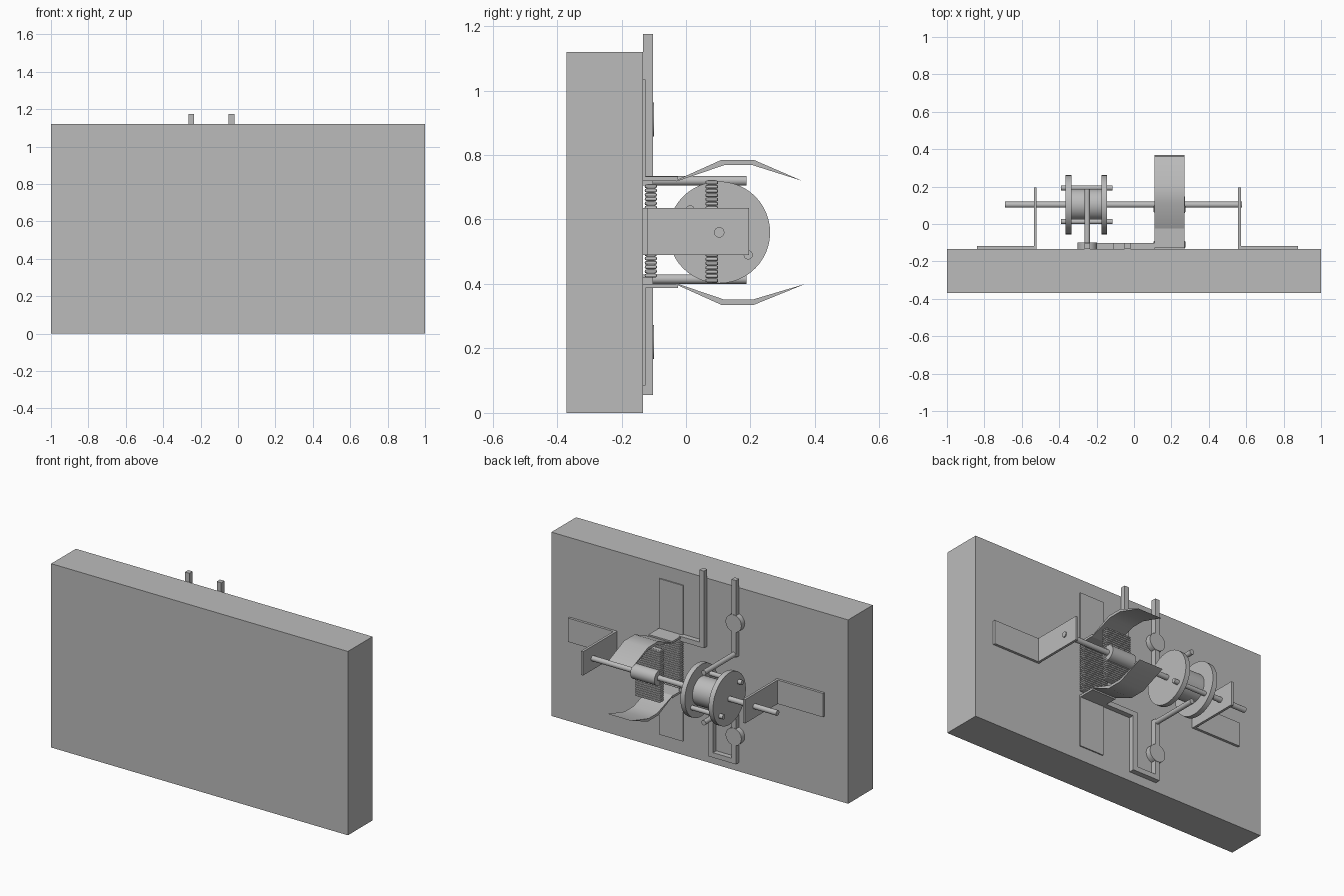
import bpy, bmesh, math
from mathutils import Matrix, Vector

cube = bpy.data.objects.get("Cube")
if cube:
    bpy.data.objects.remove(cube, do_unlink=True)

grey = bpy.data.materials.new("plain grey")
grey.use_nodes = True
GREY = (0.5, 0.5, 0.5, 1)
grey.diffuse_color = GREY
grey.node_tree.nodes["Principled BSDF"].inputs["Base Color"].default_value = GREY


def finish(name, bm, smooth=False):
    bmesh.ops.recalc_face_normals(bm, faces=bm.faces)
    mesh = bpy.data.meshes.new(name)
    bm.to_mesh(mesh)
    bm.free()
    mesh.materials.append(grey)
    ob = bpy.data.objects.new(name, mesh)
    bpy.context.collection.objects.link(ob)
    if smooth:
        bpy.ops.object.select_all(action='DESELECT')
        ob.select_set(True)
        bpy.context.view_layer.objects.active = ob
        bpy.ops.object.shade_smooth_by_angle(angle=math.radians(32))
    return ob


def box(name, x, y, z):
    """Box from three (low, high) ranges."""
    bm = bmesh.new()
    size = [b - a for a, b in (x, y, z)]
    mid = [(a + b) / 2 for a, b in (x, y, z)]
    bmesh.ops.create_cube(bm, size=1, matrix=Matrix.Translation(mid) @ Matrix.Diagonal((*size, 1)))
    return finish(name, bm)


def rod(name, start, end, radius, sides=32):
    """Round rod between two points."""
    a, b = Vector(start), Vector(end)
    turn = (b - a).to_track_quat('Z', 'Y').to_matrix().to_4x4()
    bm = bmesh.new()
    bmesh.ops.create_cone(bm, cap_ends=True, segments=sides, radius1=radius, radius2=radius,
                          depth=(b - a).length, matrix=Matrix.Translation((a + b) / 2) @ turn)
    return finish(name, bm, True)


def extrude_x(name, profile, x):
    """Closed (y, z) profile pulled along x."""
    bm = bmesh.new()
    face = bm.faces.new([bm.verts.new((x[0], py, pz)) for py, pz in profile])
    moved = bmesh.ops.extrude_face_region(bm, geom=[face])["geom"]
    bmesh.ops.translate(bm, vec=(x[1] - x[0], 0, 0),
                        verts=[v for v in moved if isinstance(v, bmesh.types.BMVert)])
    return finish(name, bm, True)


WALL = -0.133           # back face of the board
AY, AZ = 0.103, 0.56    # shaft axis
MAG = (0.11, 0.27)      # width of the magnet parts

# Board
box("board", (-1, 1), (-0.37, WALL), (0, 1.12))

# Shaft and its angle brackets
rod("shaft", (-0.69, AY, AZ), (0.578, AY, AZ), 0.016)
for side, plate, flange in (("left", (0.557, 0.572), (0.557, 0.877)),
                            ("right", (-0.535, -0.52), (-0.84, -0.52))):
    box(side + "_bracket_arm", plate, (WALL, 0.195), (0.49, 0.635))
    box(side + "_bracket_foot", flange, (WALL, -0.118), (0.49, 0.635))

# Spool: core, two flanges and pins
rod("spool_core", (-0.34, AY, AZ), (-0.17, AY, AZ), 0.085, 48)
for i, x in enumerate((-0.365, -0.175)):
    rod(f"spool_flange_{i + 1}", (x, AY, AZ), (x + 0.03, AY, AZ), 0.158, 48)
for i, s in enumerate((-1, 1)):
    y, z = AY + s * 0.09, AZ - s * 0.07
    rod(f"spool_pin_{i + 1}", (-0.39, y, z), (-0.115, y, z), 0.014, 20)

# Sleeve on the shaft
rod("shaft_sleeve", (0.11, AY, AZ), (0.272, AY, AZ), 0.045)


# Wound coils: a core with stacked rounded turns
def coil(name, y, z, turns):
    box(name + "_core", MAG, (y[0] + 0.008, y[1] - 0.008), z)
    pitch = (z[1] - z[0]) / turns
    turn = box(name + "_turns", (0.105, 0.275), y, (z[0], z[0] + pitch * 0.92))
    bevel = turn.modifiers.new("Bevel", 'BEVEL')
    bevel.width = pitch * 0.4
    bevel.segments = 2
    stack = turn.modifiers.new("Array", 'ARRAY')
    stack.count = turns
    stack.use_relative_offset = False
    stack.use_constant_offset = True
    stack.constant_offset_displace = (0, 0, pitch)


coil("wall_coil", (-0.128, -0.09), (0.42, 0.71), 22)
coil("shaft_coil", (0.06, 0.1), (0.405, 0.722), 24)

# Bent pole plates, with arm and wall foot, mirrored about the shaft
for label, s, tip in (("upper", 1, 0.36), ("lower", -1, 0.37)):
    def at(y, h):
        return (y, AZ + s * h)

    extrude_x(label + "_pole_plate",
              [at(-0.03, 0.162), at(0.11, 0.225), at(0.21, 0.225), at(tip, 0.16),
               at(0.205, 0.209), at(0.12, 0.209), at(-0.03, 0.158)], MAG)
    box(label + "_pole_arm", MAG, (WALL, -0.025), sorted((AZ + s * 0.16, AZ + s * 0.173)))
    box(label + "_pole_foot", MAG, (WALL, -0.126), sorted((AZ + s * 0.165, AZ + s * 0.475)))

# Conductor bars on the board
BAR = (WALL, -0.102)
W = 0.015


def upright(name, x, low, high):
    box(name, (x - W, x + W), BAR, (low, high))


def crossbar(name, x0, x1, z):
    box(name, (x0 - W, x1), BAR, (z - W, z + W))


upright("upper_supply_bar", -0.035, 0.705, 1.175)
crossbar("upper_link_bar", -0.035, 0.12, 0.72)
upright("upper_brush_bar", -0.25, 0.705, 1.175)
upright("lower_brush_bar", -0.25, 0.055, 0.43)
crossbar("bottom_link_bar", -0.25, -0.08, 0.07)
upright("lower_supply_bar", -0.095, 0.055, 0.42)
crossbar("lower_link_bar", -0.095, 0.12, 0.405)

# Round terminals and brush rods
for label, disc_z, rod_z in (("upper", 0.91, 0.72), ("lower", 0.22, 0.415)):
    rod(label + "_terminal", (-0.25, WALL, disc_z), (-0.25, -0.1, disc_z), 0.053, 32)
    rod(label + "_brush_rod", (-0.25, -0.12, rod_z), (-0.25, 0.188, rod_z), 0.015, 24)
